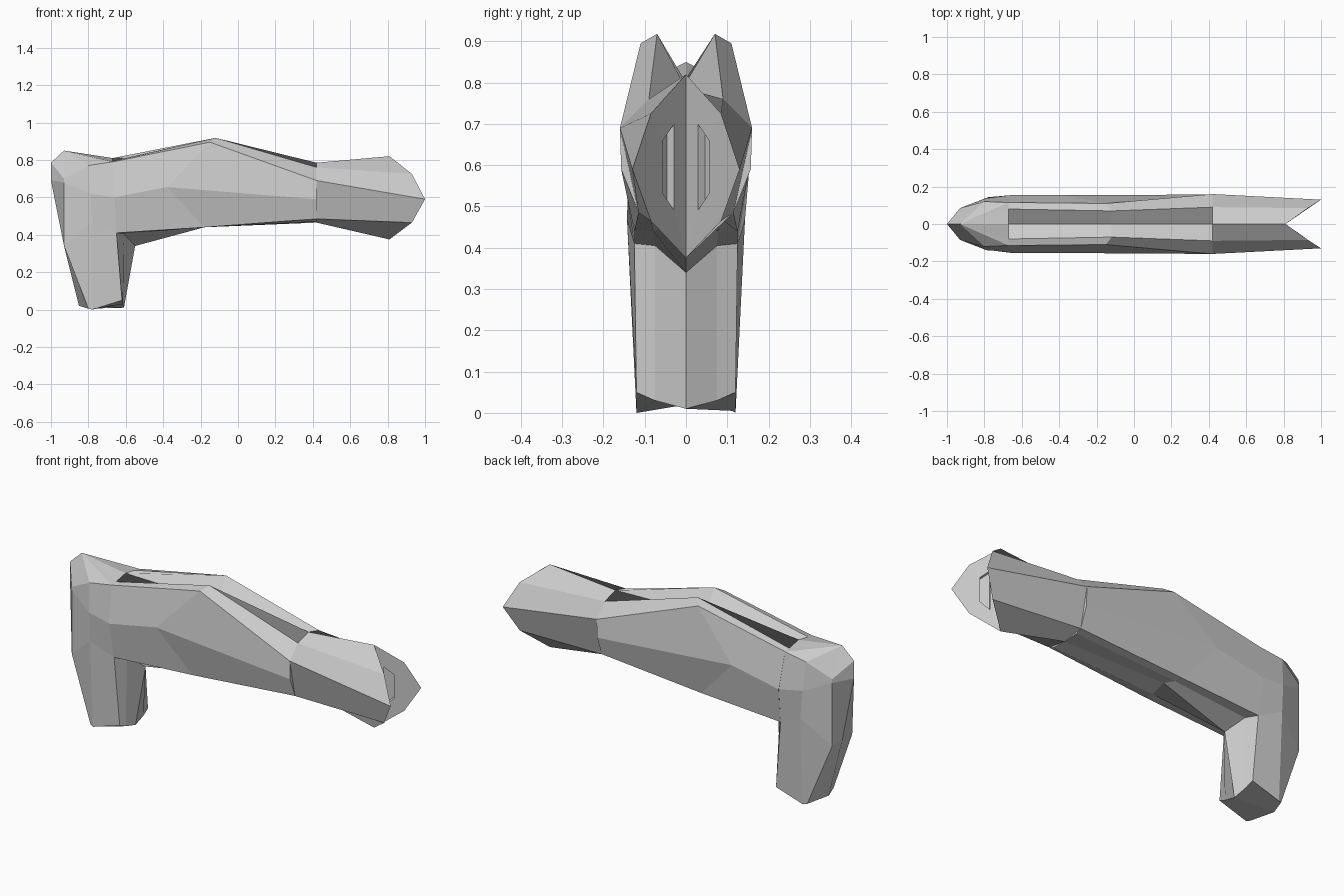
import bpy
import bmesh

cube = bpy.data.objects.get("Cube")
if cube:
    bpy.data.objects.remove(cube, do_unlink=True)

grey = bpy.data.materials.new("light_grey")
grey.use_nodes = True
grey.diffuse_color = (0.6, 0.6, 0.6, 1)
grey.node_tree.nodes["Principled BSDF"].inputs["Base Color"].default_value = (0.6, 0.6, 0.6, 1)


def make_object(name, bm):
    bmesh.ops.recalc_face_normals(bm, faces=bm.faces)
    mesh = bpy.data.meshes.new(name)
    bm.to_mesh(mesh)
    bm.free()
    mesh.materials.append(grey)
    obj = bpy.data.objects.new(name, mesh)
    bpy.context.collection.objects.link(obj)
    return obj


def loft(name, sections, apex=None):
    """Skin half sections, mirrored across y = 0; both ends are closed."""
    bm = bmesh.new()
    rings = []
    for half in sections:
        left = [bm.verts.new(p) for p in half]
        right = [bm.verts.new((x, -y, z)) for x, y, z in half[1:-1]]
        rings.append(left + right[::-1])
    n, count = len(sections[0]), len(rings[0])
    for a, b in zip(rings, rings[1:]):
        for i in range(count):
            j = (i + 1) % count
            bm.faces.new((a[i], a[j], b[j], b[i]))

    def split_cap(ring):
        bm.faces.new(ring[:n])
        bm.faces.new(ring[n - 1:] + ring[:1])

    split_cap(rings[0])
    if apex:
        tip = bm.verts.new(apex)
        for i in range(count):
            bm.faces.new((rings[-1][i], rings[-1][(i + 1) % count], tip))
    else:
        split_cap(rings[-1])
    return make_object(name, bm)


# Body: faceted sides, a V valley along the top and a keel rising under the front of the grip
loft("body", [
    [(-.67, 0, .81), (-.67, .08, .795), (-.67, .115, .79), (-.66, .155, .60),
     (-.65, .125, .41), (-.61, .075, .405), (-.55, 0, .34)],
    [(-.12, 0, .80), (-.12, .07, .918), (-.15, .11, .895), (-.38, .155, .655),
     (-.18, .125, .44), (-.18, .08, .44), (-.18, 0, .465)],
    [(.42, 0, .785), (.42, .09, .76), (.42, .16, .69), (.42, .157, .59),
     (.42, .115, .485), (.42, .085, .47), (.42, 0, .465)],
])

# Grip: handle rising into the rear of the body
loft("grip", [
    [(-.85, 0, .02), (-.80, .112, .005), (-.78, .12, 0),
     (-.62, .12, .05), (-.615, .075, .03), (-.61, 0, .01)],
    [(-.93, 0, .34), (-.93, .085, .34), (-.78, .143, .47),
     (-.65, .125, .41), (-.61, .075, .405), (-.55, 0, .34)],
    [(-1, 0, .69), (-.93, .085, .68), (-.79, .138, .62),
     (-.66, .154, .60), (-.66, .08, .60), (-.66, 0, .60)],
    [(-1, 0, .785), (-.93, .085, .70), (-.80, .12, .77),
     (-.67, .115, .79), (-.67, .08, .795), (-.67, 0, .81)],
], apex=(-.93, 0, .85))

# Muzzle: flared end with a forked mouth
muzzle = loft("muzzle", [
    [(.42, 0, .785), (.42, .09, .76), (.42, .16, .69), (.42, .115, .485), (.42, 0, .465)],
    [(.81, 0, .82), (.93, .085, .725), (1, .13, .59), (.93, .085, .465), (.81, 0, .375)],
])

# Slots recessed square to the two mouth faces
for side, label in ((1, "left"), (-1, "right")):
    bm = bmesh.new()
    outline = [(.028, .49), (.028, .70), (.055, .66), (.055, .53)]
    back, front = [[bm.verts.new((.81 + 1.45 * y - .7 * d, side * (y + d), z))
                    for y, z in outline] for d in (.018, -.02)]
    bm.faces.new(back)
    bm.faces.new(front)
    for i in range(4):
        j = (i + 1) % 4
        bm.faces.new((back[i], back[j], front[j], front[i]))
    cutter = make_object(label + "_slot_cutter", bm)
    cutter.hide_render = True
    cutter.hide_viewport = True
    cut = muzzle.modifiers.new(label + "_slot", 'BOOLEAN')
    cut.operation = 'DIFFERENCE'
    cut.solver = 'EXACT'
    cut.object = cutter
